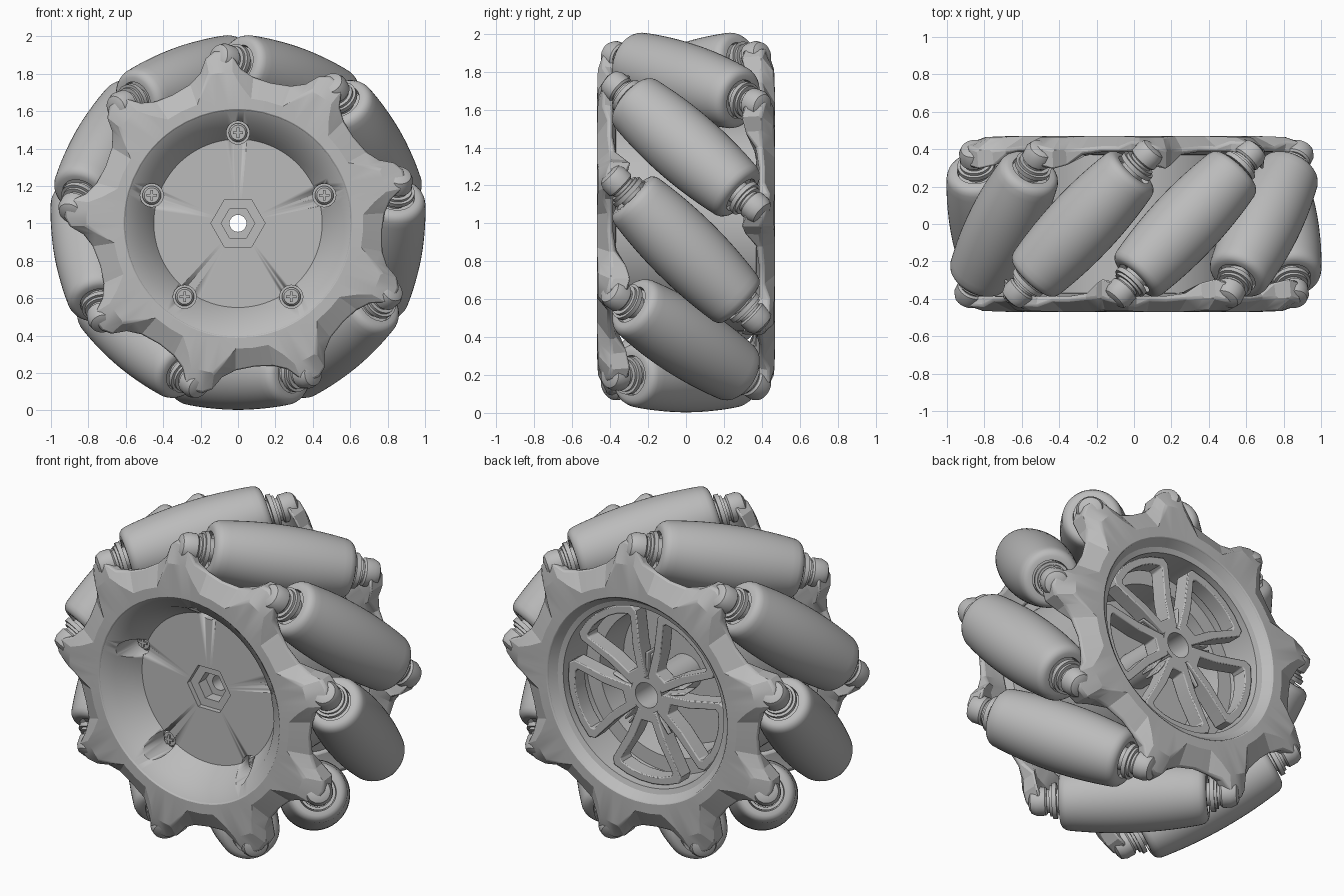
import bpy, bmesh
from math import sin, cos, pi, radians
from mathutils import Matrix, Vector

if "Cube" in bpy.data.objects:
    bpy.data.objects.remove(bpy.data.objects["Cube"])

grey = bpy.data.materials.new("plain grey")
grey.use_nodes = True
grey.diffuse_color = (0.5, 0.5, 0.5, 1)
grey.node_tree.nodes["Principled BSDF"].inputs["Base Color"].default_value = (0.5, 0.5, 0.5, 1)

CENTRE = Matrix.Translation((0, 0, 1))
ROLLERS = 9
AXIS_R = 0.802      # distance of roller axes from the wheel axle


def polar(r, y, a):
    return Vector((r * cos(a), y, r * sin(a)))


def finish(name, bm, matrix=CENTRE, angle=30):
    bmesh.ops.recalc_face_normals(bm, faces=bm.faces)
    mesh = bpy.data.meshes.new(name)
    bm.to_mesh(mesh)
    bm.free()
    mesh.materials.append(grey)
    ob = bpy.data.objects.new(name, mesh)
    bpy.context.collection.objects.link(ob)
    ob.matrix_world = matrix
    bpy.ops.object.select_all(action="DESELECT")
    ob.select_set(True)
    bpy.context.view_layer.objects.active = ob
    bpy.ops.object.shade_smooth_by_angle(angle=radians(angle))
    return ob


def copy(ob, name, matrix):
    new = ob.copy()
    new.name = name
    bpy.context.collection.objects.link(new)
    new.matrix_world = matrix


def skin(bm, rings, closed):
    """Skin rings of points; close them into a loop or cap both ends."""
    rows = [[bm.verts.new(p) for p in ring] for ring in rings]
    n = len(rows[0])
    for i in range(len(rows) if closed else len(rows) - 1):
        p, q = rows[i], rows[(i + 1) % len(rows)]
        for j in range(n):
            k = (j + 1) % n
            bm.faces.new((p[j], p[k], q[k], q[j]))
    if not closed:
        bm.faces.new(rows[0])
        bm.faces.new(rows[-1])


def lathe(bm, profile, n=60, closed=False, centre=Vector()):
    """Turn (radius, y) points about the y axis; a radius may depend on the angle."""
    angles = [2 * pi * i / n for i in range(n)]
    skin(bm, [[centre + polar(r(a) if callable(r) else r, y, a) for a in angles]
              for r, y in profile], closed)


def hexagon(size):
    return lambda a: size * cos(pi / 6) / cos(a % (pi / 3) - pi / 6)


def add_box(bm, size, matrix):
    bmesh.ops.create_cube(bm, size=1, matrix=matrix @ Matrix.Diagonal((*size, 1)))


def bevel(ob, width, angle):
    m = ob.modifiers.new("soft_edges", "BEVEL")
    m.width, m.segments, m.limit_method, m.angle_limit = width, 2, "ANGLE", radians(angle)


# Core: front bowl, hex socket, hub tube, stepped rear recess and barrel
bm = bmesh.new()
lathe(bm, [(0.607, -0.466), (0.535, -0.42), (0.45, -0.28), (hexagon(0.145), -0.28),
           (hexagon(0.145), -0.25), (hexagon(0.09), -0.25), (hexagon(0.09), -0.18),
           (0.045, -0.18), (0.045, -0.1), (0.075, -0.1), (0.075, 0.38), (0.105, 0.38),
           (0.105, 0.0), (0.42, 0.0), (0.44, 0.20), (0.53, 0.20), (0.54, 0.41),
           (0.57, 0.42), (0.607, 0.466), (0.64, 0.40), (0.57, 0.37), (0.57, -0.37),
           (0.64, -0.40)], 120, True)
core = finish("core", bm)

# Pockets for the front screws
screw_places = [polar(0.485, 0, pi / 2 + 2 * pi * i / 5) for i in range(5)]
bm = bmesh.new()
for place in screw_places:
    lathe(bm, [(0.062, -0.6), (0.062, -0.22)], 24, centre=place)
cutter = finish("pocket_cutter", bm)
cutter.hide_render = True
cutter.hide_set(True)
cut = core.modifiers.new("pockets", "BOOLEAN")
cut.operation, cut.object, cut.solver = "DIFFERENCE", cutter, "EXACT"

# Screws with a raised cross
bm = bmesh.new()
lathe(bm, [(0.05, -0.21), (0.05, -0.235), (0.04, -0.25)], 24)
for size in ((0.055, 0.02, 0.014), (0.014, 0.02, 0.055)):
    add_box(bm, size, Matrix.Translation((0, -0.25, 0)))
screw = finish("screw", bm, CENTRE @ Matrix.Translation(screw_places[0]))
for place in screw_places[1:]:
    copy(screw, "screw", CENTRE @ Matrix.Translation(place))

# Side plate: one tooth (degrees, radius, lobe amount, front y, rear y) repeated round the rim
tooth = [(-12, 0.79, 0.0, -0.41, -0.385), (-7, 0.83, 0.5, -0.44, -0.385),
         (-4, 0.90, 1, -0.435, -0.365), (-1.5, 0.928, 1, -0.425, -0.34),
         (2, 0.928, 1, -0.41, -0.30), (5, 0.90, 1, -0.395, -0.29),
         (8, 0.83, 0.6, -0.395, -0.31), (13, 0.79, 0, -0.40, -0.37), (21, 0.775, 0, -0.41, -0.385)]
rings = [[] for _ in range(6)]
for k in range(ROLLERS):
    for deg, r, lobe, front, rear in tooth:
        a = radians(96 + 40 * k + deg)
        section = [(0.60, -0.47), (0.67 + 0.14 * lobe, -0.47 + 0.005 * lobe), (r, front),
                   (r - 0.01, rear), (0.70 + 0.08 * lobe, min(rear, -0.35)), (0.63, -0.37)]
        for ring, (radius, y) in zip(rings, section):
            ring.append(polar(radius, y, a))
bm = bmesh.new()
skin(bm, rings, True)
plate = finish("front_plate", bm, angle=18)
bevel(plate, 0.012, 45)
copy(plate, "rear_plate", CENTRE @ Matrix.Rotation(pi, 4, "Z"))

# Rollers: crowned barrel with rounded ends, collars and pin
HALF = 0.41
END = HALF - 0.04
body = [(0.10, -HALF + 0.03), (0.105, -HALF), (0.13, -HALF), (0.147, -HALF + 0.007),
        (0.16, -HALF + 0.021)]
crown = [END * (i / 10 - 1) for i in range(21)]
barrel = body + [(0.195 - 0.2 * s * s, s) for s in crown] + [(r, -y) for r, y in reversed(body)]
bm = bmesh.new()
lathe(bm, barrel, 48)
for side in (-1, 1):
    for r, start, end in ((0.065, 0.36, 0.53), (0.10, 0.425, 0.45), (0.085, 0.45, 0.465)):
        lathe(bm, [(r, side * start), (r, side * end)], 32)
    # rounded boss that carries the pin in the plate's lobe
    lathe(bm, [(0.07, side * 0.48), (0.08, side * 0.49), (0.08, side * 0.54),
               (0.066, side * 0.57), (0.04, side * 0.582)], 32)


def roller_matrix(a):
    out = polar(1, 0, a)
    along = Vector((-sin(a), -1, cos(a))).normalized()
    m = Matrix((out, along, out.cross(along))).transposed().to_4x4()
    m.translation = out * AXIS_R
    return CENTRE @ m


roller = finish("roller", bm, roller_matrix(-pi / 2))
for k in range(1, ROLLERS):
    copy(roller, "roller", roller_matrix(-pi / 2 + 2 * pi * k / ROLLERS))

# Rear spokes: five open window frames whose sides meet as forked arms


def outline(half, y):
    return [(r, y, t) for r, t in half] + [(r, y, -t) for r, t in reversed(half)]


outer = [(0.09, 0.06), (0.26, 0.13), (0.44, 0.23), (0.48, 0.22), (0.515, 0.13), (0.53, 0.045)]
inner = [(0.16, 0.035), (0.27, 0.08), (0.43, 0.175), (0.45, 0.165), (0.475, 0.10), (0.485, 0.04)]
bm = bmesh.new()
skin(bm, [outline(outer, 0.28), outline(outer, 0.38), outline(inner, 0.38), outline(inner, 0.28)], True)
# twin ribs running from the hub into the fork beside the frame
for side in (-1, 1):
    tilt = Matrix.Rotation(side * pi / 5, 4, "Y")
    add_box(bm, (0.16, 0.10, 0.014), tilt @ Matrix.Translation((0.17, 0.31, side * 0.016)))
frame = finish("spoke_frame", bm, CENTRE @ Matrix.Rotation(pi / 2, 4, "Y"))
bevel(frame, 0.006, 45)
for k in range(1, 5):
    copy(frame, "spoke_frame", CENTRE @ Matrix.Rotation(pi / 2 + 2 * pi * k / 5, 4, "Y"))
